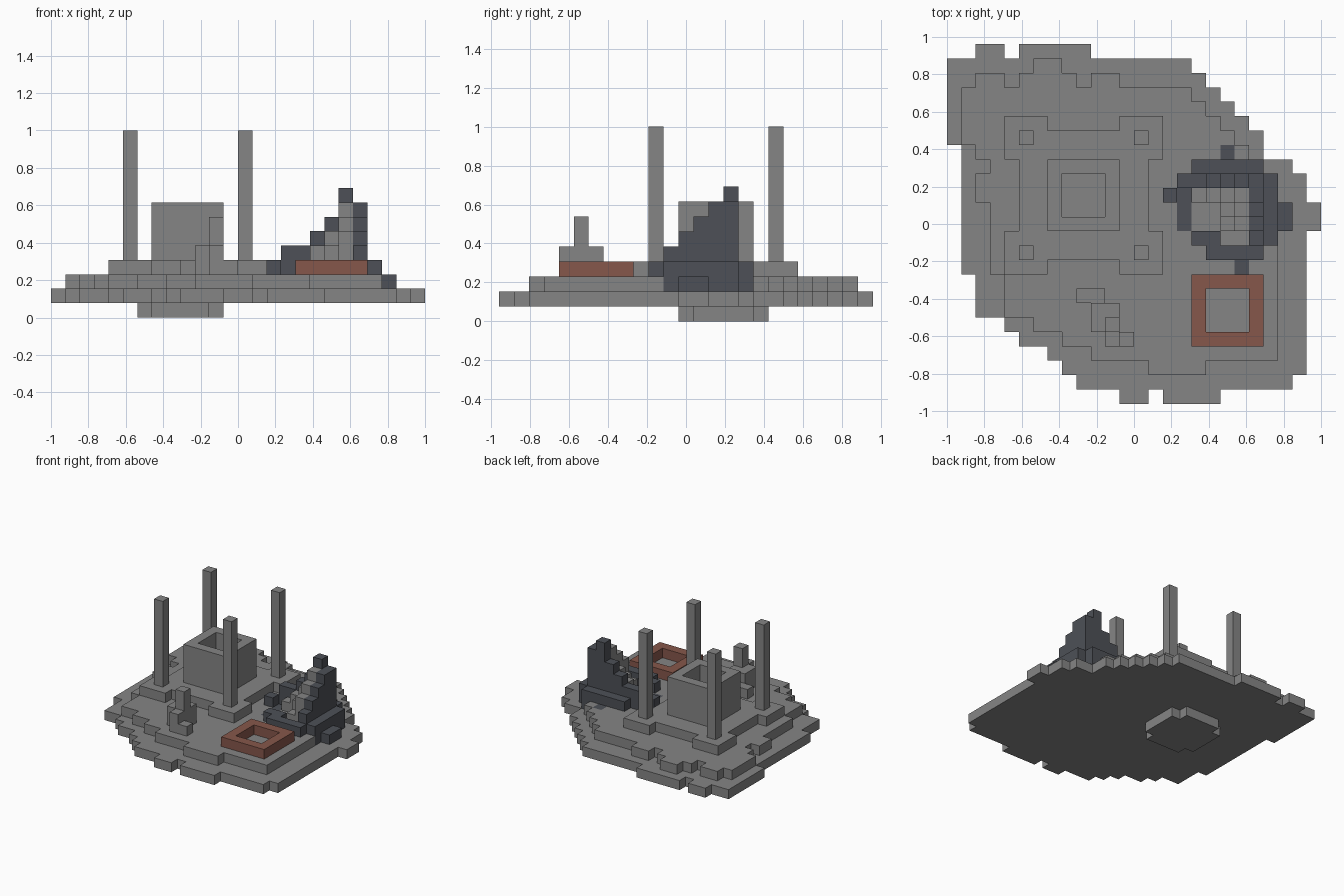
import bpy
import bmesh
from mathutils import Vector

UNIT = 1 / 13
cells = {}  # (column, row, level) -> part name; later fills replace earlier ones

if "Cube" in bpy.data.objects:
    bpy.data.objects.remove(bpy.data.objects["Cube"], do_unlink=True)


def make_material(name, color):
    mat = bpy.data.materials.new(name)
    mat.use_nodes = True
    mat.diffuse_color = (*color, 1)
    mat.node_tree.nodes["Principled BSDF"].inputs["Base Color"].default_value = (*color, 1)
    return mat


stone = make_material("grey stone", (0.235, 0.235, 0.235))
slate = make_material("dark slate", (0.075, 0.081, 0.095))
brick = make_material("red brick", (0.24, 0.095, 0.07))


def fill(part, columns, rows, levels):
    for i in range(*columns):
        for r in range(*rows):
            for k in range(*levels):
                cells[i, r, k] = part


def carve(columns, rows, levels):
    for i in range(*columns):
        for r in range(*rows):
            for k in range(*levels):
                cells.pop((i, r, k), None)


def stack(part, column, row, top, bottom=2):
    fill(part, (column, column + 1), (row, row + 1), (bottom, top))


def terrace(part, level, first_row, spans):
    """Lay rows of blocks from back to front: (start, end, number of rows)."""
    row = first_row
    for start, end, count in spans:
        fill(part, (start, end), (row, row + count), (level, level + 1))
        row += count


# Foundation below the ground slab, with clipped corners
fill("foundation", (6, 12), (8, 12), (0, 1))
fill("foundation", (7, 11), (7, 13), (0, 1))

# Broad lower ground slab
terrace("ground_slab", 1, 0, [
    (5, 10, 1), (0, 17, 1), (0, 18, 1), (0, 19, 1), (0, 20, 1), (0, 21, 1),
    (0, 22, 1), (1, 22, 1), (1, 24, 1), (1, 25, 2), (1, 26, 2), (1, 25, 3),
    (2, 25, 3), (4, 25, 1), (5, 25, 1), (7, 25, 1), (8, 25, 1), (9, 24, 1),
    (12, 14, 1)])
fill("ground_slab", (2, 4), (0, 1), (1, 2))
fill("ground_slab", (15, 19), (24, 25), (1, 2))

# Upper terrace
terrace("upper_terrace", 2, 1, [
    (6, 8, 1), (5, 9, 1), (1, 17, 1), (1, 18, 1), (1, 19, 1), (1, 20, 1),
    (2, 21, 1), (3, 22, 1), (2, 23, 2), (3, 24, 2), (3, 23, 3), (4, 23, 3),
    (6, 23, 1), (8, 23, 1), (10, 23, 1), (14, 18, 1)])
fill("upper_terrace", (2, 4), (2, 3), (2, 3))
fill("upper_terrace", (10, 12), (2, 3), (2, 3))

# Platform with four corner pads and pillars
fill("platform", (5, 14), (6, 15), (3, 4))
for i in (5, 13):
    for r in (6, 14):
        fill("platform", (i - 1, i + 2), (r - 1, r + 2), (3, 4))
        stack("pillars", i, r, 13, 4)

# Hollow central tower
fill("tower", (7, 12), (8, 13), (3, 8))
carve((8, 11), (9, 12), (3, 8))

# Small stepped chimney at the front
fill("chimney", (9, 11), (17, 18), (3, 4))
fill("chimney", (10, 12), (18, 20), (3, 5))
stack("chimney", 11, 20, 5, 3)
stack("chimney", 12, 20, 4, 3)
stack("chimney", 11, 19, 7, 3)

# Square brick ring
fill("brick_ring", (17, 22), (16, 21), (3, 4))
carve((18, 21), (17, 20), (3, 4))

# Dark apron around the spiral ruin
fill("ruin", (17, 22), (8, 9), (2, 4))
fill("ruin", (22, 23), (9, 14), (2, 4))
fill("ruin", (23, 24), (11, 13), (2, 3))
fill("ruin", (16, 17), (10, 13), (2, 3))
fill("ruin", (18, 22), (14, 15), (2, 4))
fill("ruin", (17, 19), (13, 14), (2, 4))
stack("ruin", 19, 7, 3)
stack("ruin", 20, 15, 3)
stack("ruin", 15, 10, 4)

# Spiral wall climbing along the back and descending on the side
for column, top in zip(range(16, 22), (5, 5, 6, 7, 9, 8)):
    stack("ruin", column, 9, top)
for row in range(10, 14):
    stack("ruin", 21, row, 18 - row)

# Grey steps inside the spiral
for column, top in zip(range(17, 21), (4, 5, 6, 8)):
    stack("inner_steps", column, 10, top)
for row in (11, 12):
    stack("inner_steps", 20, row, 18 - row)
    stack("inner_steps", 19, row, 16 - row)


def build(part, mat):
    """Skin the exposed sides of a part's blocks and merge flat areas."""
    bm = bmesh.new()
    for (i, r, k), owner in cells.items():
        if owner != part:
            continue
        center = Vector((i - 12.5, 12 - r, k + 0.5))
        for axis in range(3):
            for sign in (-1, 1):
                step = [0, 0, 0]
                step[axis] = sign
                if (i + step[0], r - step[1], k + step[2]) in cells:
                    continue
                n = Vector(step)
                u = Vector([float(a == (axis + 1) % 3) for a in range(3)])
                v = n.cross(u)
                corners = (-u - v, u - v, u + v, v - u)
                bm.faces.new([bm.verts.new((center + (n + c) / 2) * UNIT)
                              for c in corners])
    bmesh.ops.remove_doubles(bm, verts=bm.verts, dist=UNIT / 100)
    bmesh.ops.dissolve_limit(bm, angle_limit=0.01, verts=bm.verts, edges=bm.edges)
    mesh = bpy.data.meshes.new(part)
    bm.to_mesh(mesh)
    bm.free()
    mesh.materials.append(mat)
    bpy.context.scene.collection.objects.link(bpy.data.objects.new(part, mesh))


special = {"ruin": slate, "brick_ring": brick}
for part in sorted(set(cells.values())):
    build(part, special.get(part, stone))
